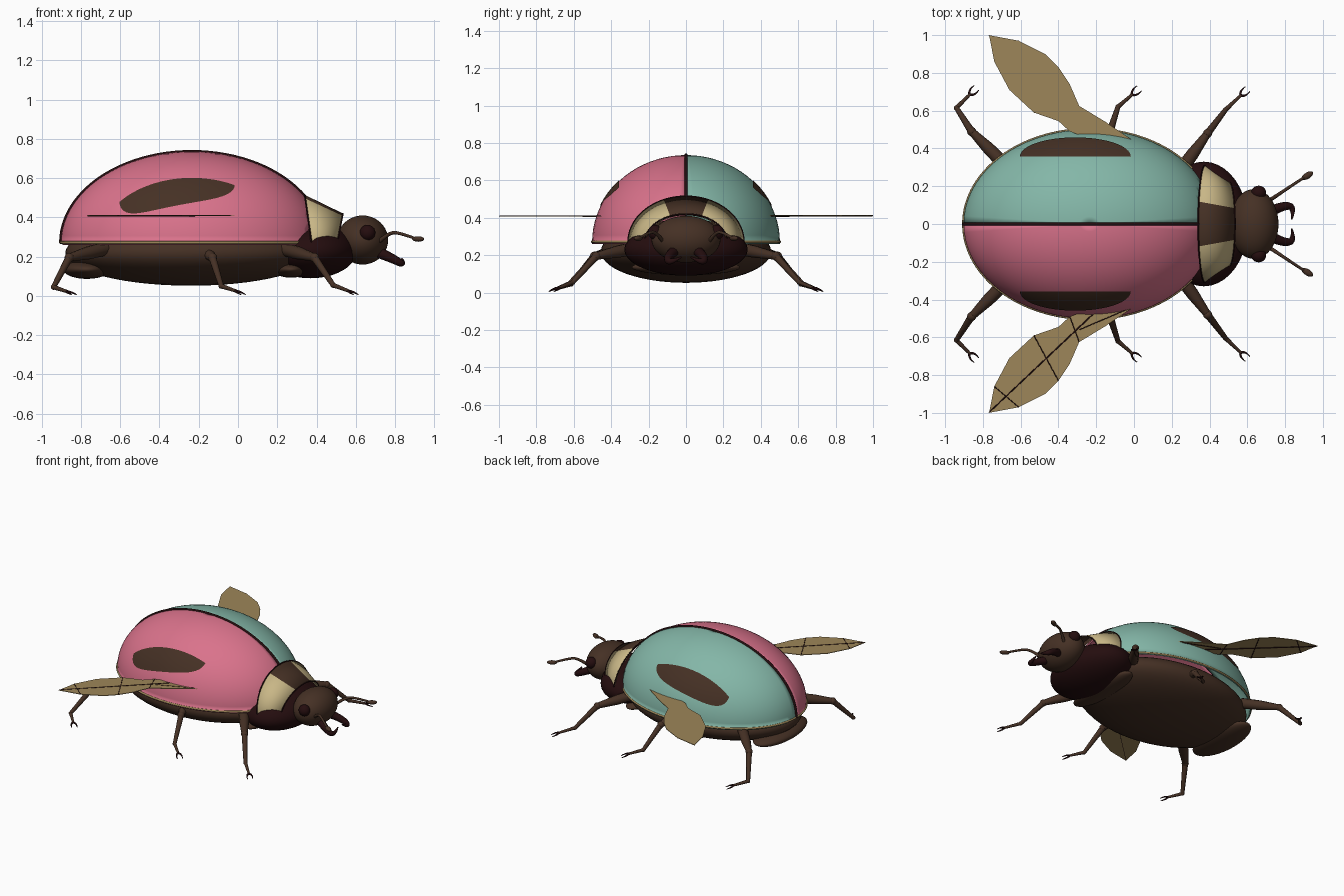
import bpy, bmesh, math
from mathutils import Vector, Matrix

cube = bpy.data.objects.get("Cube")
if cube:
    bpy.data.objects.remove(cube, do_unlink=True)


def material(name, rgb):
    m = bpy.data.materials.new(name)
    m.use_nodes = True
    m.diffuse_color = (*rgb, 1)
    bsdf = m.node_tree.nodes["Principled BSDF"]
    bsdf.inputs["Base Color"].default_value = (*rgb, 1)
    bsdf.inputs["Roughness"].default_value = 0.6
    return m


PINK = material("pink", (0.70, 0.17, 0.26))
TEAL = material("teal", (0.23, 0.47, 0.39))
BROWN = material("brown", (0.06, 0.03, 0.018))
DARK = material("dark maroon", (0.018, 0.004, 0.0045))
CREAM = material("cream", (0.58, 0.47, 0.24))
TAN = material("wing tan", (0.34, 0.24, 0.10))

SHELL_C = Vector((-0.235, 0, 0.27))
SHELL_R = Vector((0.668, 0.502, 0.465))
SHELL_FRONT = 0.36


def add(name, bm, *mats, thick=0, smooth=True):
    mesh = bpy.data.meshes.new(name)
    bm.to_mesh(mesh)
    bm.free()
    for m in mats:
        mesh.materials.append(m)
    for p in mesh.polygons:
        p.use_smooth = smooth
    ob = bpy.data.objects.new(name, mesh)
    bpy.context.collection.objects.link(ob)
    if thick:
        mod = ob.modifiers.new("thickness", "SOLIDIFY")
        mod.thickness = thick
        mod.offset = -1
    return ob


def ellipsoid(name, centre, radii, mat, rot=None, seg=40):
    bm = bmesh.new()
    m = Matrix.Translation(centre) @ (rot or Matrix()) @ Matrix.Diagonal((*radii, 1))
    bmesh.ops.create_uvsphere(bm, u_segments=seg, v_segments=seg // 2, radius=1, matrix=m)
    return add(name, bm, mat)


def tube(name, points, radii, mat, smooth_path=False):
    cu = bpy.data.curves.new(name, "CURVE")
    cu.dimensions = "3D"
    cu.bevel_depth = 1
    cu.bevel_resolution = 3
    cu.use_fill_caps = True
    cu.resolution_u = 6
    sp = cu.splines.new("NURBS" if smooth_path else "POLY")
    sp.points.add(len(points) - 1)
    for p, co, r in zip(sp.points, points, radii):
        p.co = (*co, 1)
        p.radius = r
    if smooth_path:
        sp.use_endpoint_u = True
        sp.order_u = 3
    tmp = bpy.data.objects.new(name, cu)
    bpy.context.collection.objects.link(tmp)
    bpy.context.view_layer.update()
    mesh = bpy.data.meshes.new_from_object(
        tmp.evaluated_get(bpy.context.evaluated_depsgraph_get()))
    bpy.data.objects.remove(tmp, do_unlink=True)
    bm = bmesh.new()
    bm.from_mesh(mesh)
    return add(name, bm, mat)


def grid(bm, rows):
    vs = [[bm.verts.new(p) for p in row] for row in rows]
    return [bm.faces.new((a[i], a[i + 1], b[i + 1], b[i]))
            for a, b in zip(vs, vs[1:]) for i in range(len(a) - 1)]


def on_shell(x, y, lift=0.004):
    u, v = (x - SHELL_C.x) / SHELL_R.x, y / SHELL_R.y
    n = Vector((u, v, math.sqrt(max(0, 1 - u * u - v * v))))
    p = SHELL_C + n * SHELL_R
    return p + Vector((n.x / SHELL_R.x, n.y / SHELL_R.y, n.z / SHELL_R.z)).normalized() * lift


# Body and head
ellipsoid("abdomen", (-0.24, 0, 0.22), (0.64, 0.455, 0.168), BROWN, seg=56)
ellipsoid("tail_plate", (-0.77, 0, 0.135), (0.12, 0.27, 0.048), BROWN)
ellipsoid("chest_plate", (0.27, 0, 0.135), (0.09, 0.29, 0.042), BROWN)
ellipsoid("thorax", (0.37, 0, 0.23), (0.235, 0.33, 0.14), DARK)
ellipsoid("head", (0.635, 0, 0.285), (0.13, 0.185, 0.125), BROWN)

# Neck shield: tapered half ring with a brown middle panel
bm = bmesh.new()
N = 48
rows = []
for t in (0, 0.5, 1):
    row = []
    for i in range(N + 1):
        a = math.pi * i / N
        top = math.sin(a)
        back = 0.375 - 0.035 * top
        front = 0.505 + 0.03 * top
        row.append((back + (front - back) * t, (0.31 - 0.09 * t) * math.cos(a),
                    0.27 + (0.245 - 0.095 * t) * top))
    rows.append(row)
for f in grid(bm, rows):
    c = f.calc_center_median()
    f.material_index = int(abs(c.y) < 0.45 * (c.z - 0.27) + 0.02)
bmesh.ops.recalc_face_normals(bm, faces=bm.faces)
add("neck_shield", bm, CREAM, BROWN, thick=0.008)
for name, row in (("shield_back_edge", rows[0]), ("shield_front_edge", rows[2])):
    tube(name, row, [0.004] * len(row), DARK)

# Seam between the wing cases
seam = []
for i in range(49):
    a = math.pi * i / 48
    p = SHELL_C + Vector((-math.cos(a) * SHELL_R.x, 0, math.sin(a) * SHELL_R.z))
    if p.x < SHELL_FRONT:
        seam.append(p)
tube("seam", seam, [0.009] * len(seam), DARK)

LEGS = {
    "front": [(0.23, 0.26, 0.24), (0.39, 0.48, 0.195), (0.485, 0.605, 0.055), (0.565, 0.68, 0.025)],
    "middle": [(-0.18, 0.34, 0.24), (-0.13, 0.48, 0.195), (-0.085, 0.62, 0.05), (-0.01, 0.685, 0.025)],
    "hind": [(-0.68, 0.31, 0.24), (-0.86, 0.49, 0.195), (-0.94, 0.615, 0.045), (-0.87, 0.685, 0.022)],
}
LEADING = [(-0.01, 0.445), (-0.15, 0.54), (-0.29, 0.625), (-0.34, 0.74), (-0.40, 0.83),
           (-0.47, 0.90), (-0.61, 0.97), (-0.77, 1.0)]
TRAILING = [(-0.20, 0.44), (-0.26, 0.46), (-0.34, 0.49), (-0.40, 0.545), (-0.53, 0.59),
            (-0.66, 0.71), (-0.74, 0.86), (-0.765, 0.99)]

for s, side, colour in ((-1, "near", PINK), (1, "far", TEAL)):
    def pt(x, y, z):
        return Vector((x, s * y, z))

    # Wing case: quarter of an ellipsoid, trimmed at the neck
    bm = bmesh.new()
    bmesh.ops.create_uvsphere(bm, u_segments=72, v_segments=40, radius=1,
                              matrix=Matrix.Translation(SHELL_C) @ Matrix.Diagonal((*SHELL_R, 1)))
    for co, no in (((0, 0, SHELL_C.z), (0, 0, -1)), ((0, s * 0.003, 0), (0, -s, 0)),
                   ((SHELL_FRONT, 0, 0), (1, 0, 0))):
        bmesh.ops.bisect_plane(bm, geom=bm.verts[:] + bm.edges[:] + bm.faces[:],
                               plane_co=co, plane_no=no, clear_outer=True)
    add(side + "_wing_case", bm, colour, thick=0.01)

    # Lower rim of the wing case
    rim = []
    for i in range(61):
        a = math.pi * i / 60
        p = SHELL_C + Vector((-math.cos(a) * SHELL_R.x, s * math.sin(a) * SHELL_R.y, 0.002))
        if p.x < SHELL_FRONT:
            rim.append(p)
    tube(side + "_case_rim", rim, [0.007] * len(rim), TAN)

    # Spot lying on the wing case
    bm = bmesh.new()
    rows = []
    for i in range(33):
        u = -math.cos(math.pi * i / 32)
        w = 0.1 * math.sqrt(max(0.0004, 1 - u * u))
        rows.append([on_shell(-0.31 + 0.292 * u, s * (0.355 + w * j / 8)) for j in range(9)])
    faces = grid(bm, rows)
    if s < 0:
        bmesh.ops.reverse_faces(bm, faces=faces)
    add(side + "_spot", bm, BROWN)

    # Flying wing with veins
    bm = bmesh.new()
    grid(bm, [[pt(*a, 0.41), pt(*b, 0.41)] for a, b in zip(LEADING, TRAILING)])
    add(side + "_wing", bm, TAN, thick=0.004, smooth=False)
    tip, root = pt(-0.765, 0.995, 0.409), pt(-0.22, 0.48, 0.409)
    tube(side + "_wing_midrib", [tip, root], [0.0035, 0.004], DARK)
    for a, b in zip(LEADING[2:7:2], TRAILING[2:7:2]):
        tube(side + "_wing_vein", [pt(*a, 0.409), pt(*b, 0.409)], [0.0028] * 2, DARK)
    tube(side + "_wing_root_vein", [pt(-0.02, 0.445, 0.409), pt(-0.29, 0.56, 0.409)],
         [0.0028] * 2, DARK)

    # Legs with knees and paired claws
    for leg, pts in LEGS.items():
        hip, knee, ankle, toe = [pt(*p) for p in pts]
        name = side + "_" + leg
        tube(name + "_thigh", [hip, hip.lerp(knee, 0.5), knee], [0.036, 0.033, 0.02], BROWN)
        ellipsoid(name + "_knee", knee, (0.024,) * 3, BROWN, seg=16)
        tube(name + "_shin", [knee, ankle], [0.02, 0.013], BROWN)
        ellipsoid(name + "_ankle", ankle, (0.014,) * 3, BROWN, seg=12)
        tube(name + "_foot", [ankle, toe], [0.012, 0.008], BROWN)
        d = (toe - ankle).normalized()
        n = Vector((-d.y, d.x, 0))
        for k in (-1, 1):
            path = [toe, toe + d * 0.012 + n * k * 0.024, toe + d * 0.052 + n * k * 0.018]
            path[2].z = 0.006
            tube(name + "_claw", path, [0.007, 0.006, 0.002], DARK, True)

    # Eye, antenna and jaw
    ellipsoid(side + "_eye", pt(0.66, 0.165, 0.322), (0.04, 0.038, 0.04), DARK, seg=24)
    tube(side + "_antenna", [pt(0.71, 0.12, 0.27), pt(0.77, 0.16, 0.325), pt(0.83, 0.20, 0.32),
                             pt(0.91, 0.253, 0.29)], [0.011, 0.009, 0.008, 0.007], BROWN, True)
    ellipsoid(side + "_antenna_tip", pt(0.918, 0.256, 0.29), (0.035, 0.017, 0.014), BROWN,
              Matrix.Rotation(s * 0.55, 4, "Z"), seg=16)
    tube(side + "_jaw", [pt(0.72, 0.065, 0.22), pt(0.79, 0.10, 0.19), pt(0.85, 0.09, 0.155),
                         pt(0.835, 0.025, 0.19)], [0.028, 0.024, 0.016, 0.004], DARK, True)
